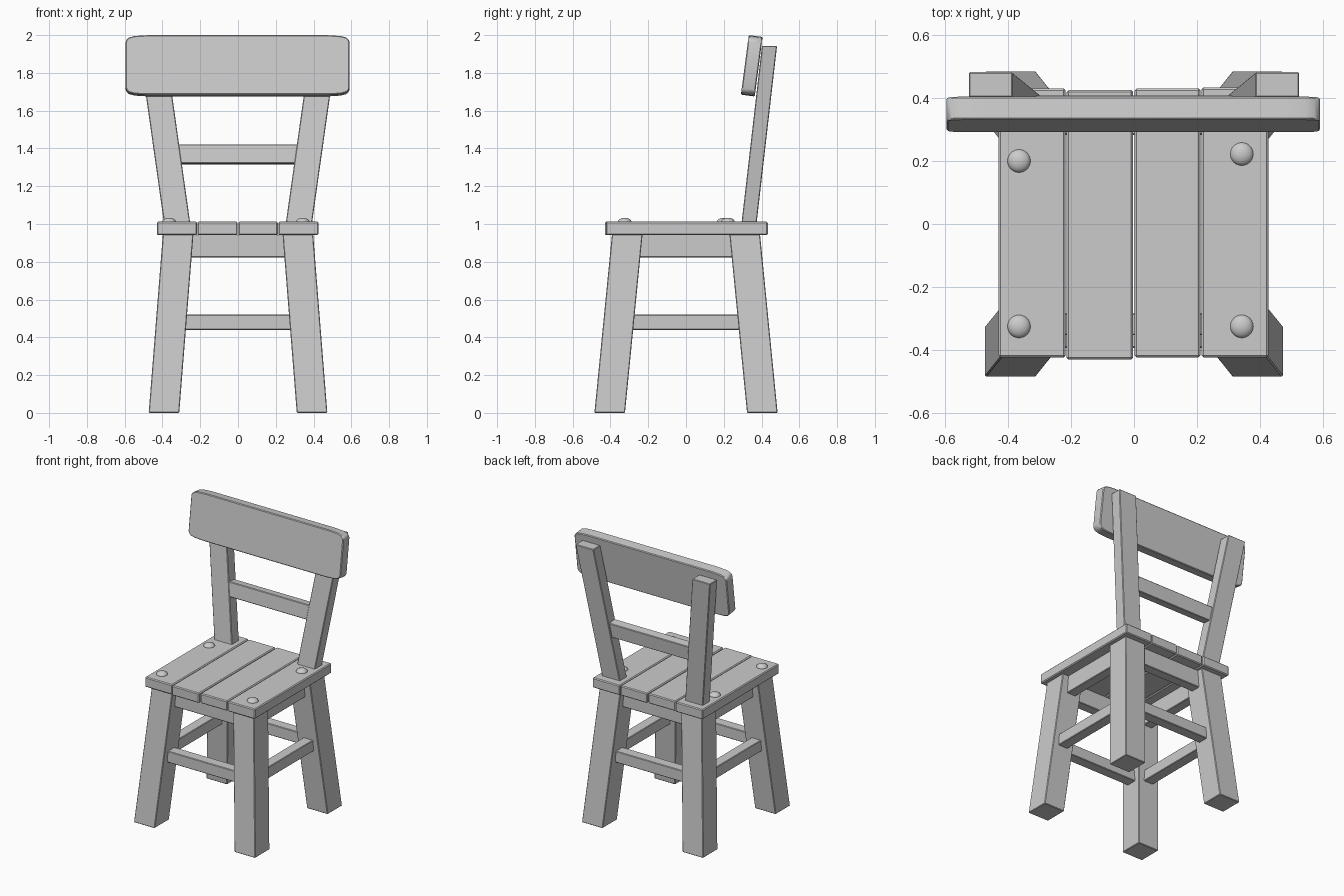
import bpy, bmesh
from math import radians
from mathutils import Vector, Matrix

if "Cube" in bpy.data.objects:
    bpy.data.objects.remove(bpy.data.objects["Cube"])


def finish(name, bm, bevel=0.004):
    bmesh.ops.recalc_face_normals(bm, faces=bm.faces)
    mesh = bpy.data.meshes.new(name)
    bm.to_mesh(mesh)
    bm.free()
    ob = bpy.data.objects.new(name, mesh)
    bpy.context.collection.objects.link(ob)
    if bevel:
        m = ob.modifiers.new("bevel", 'BEVEL')
        m.width = bevel
        m.segments = 1
        m.limit_method = 'ANGLE'
    return ob


def beam(name, low, high, sx, sy, bevel=0.004):
    """Straight or slanted beam with level ends, from low centre to high centre."""
    bm = bmesh.new()
    bmesh.ops.create_cube(bm, size=1)
    low, high = Vector(low), Vector(high)
    for v in bm.verts:
        c = high if v.co.z > 0 else low
        v.co = (c.x + v.co.x * sx, c.y + v.co.y * sy, c.z)
    return finish(name, bm, bevel)


def box(name, x, y, z, bevel=0.004):
    cx, cy = sum(x) / 2, sum(y) / 2
    return beam(name, (cx, cy, z[0]), (cx, cy, z[1]), x[1] - x[0], y[1] - y[0], bevel)


# Splayed legs
for sx, side in ((-1, "left"), (1, "right")):
    for sy, end in ((-1, "front"), (1, "rear")):
        beam(f"{end}_leg_{side}", (sx * 0.392, sy * 0.404, 0),
             (sx * 0.317, sy * 0.311, 0.945), 0.162, 0.162)

# Seat planks
planks = ((-0.43, -0.217, -0.423, 0.43), (-0.214, -0.003, -0.43, 0.425),
          (0.002, 0.211, -0.423, 0.43), (0.214, 0.427, -0.423, 0.433))
for i, (x0, x1, y0, y1) in enumerate(planks):
    box(f"seat_plank_{i + 1}", (x0, x1), (y0, y1), (0.942, 1.012), 0.006)

# Aprons under the seat and stretchers between the legs
for part, z, c, t in (("apron", (0.823, 0.945), 0.318, 0.07),
                      ("stretcher", (0.44, 0.52), 0.356, 0.075)):
    for s, fb, lr in ((-1, "front", "left"), (1, "rear", "right")):
        across = (s * c - t / 2, s * c + t / 2)
        box(f"{fb}_{part}", (-c, c), across, z)
        box(f"{lr}_{part}", across, (-c, c), z)

# Leaning back posts
for s, side in ((-1, "left"), (1, "right")):
    beam(f"back_post_{side}", (s * 0.319, 0.331, 0.98),
         (s * 0.455, 0.442, 1.943), 0.139, 0.08)

# Back rail, tilted with the posts
rail = box("back_rail", (-0.345, 0.345), (-0.032, 0.032), (-0.051, 0.051))
rail.location = (0, 0.371, 1.368)
rail.rotation_euler.x = radians(-6.5)

# Headrest board with rounded corners
corner = ((0.593, 0.122), (0.588, 0.136), (0.575, 0.147), (0.545, 0.155), (0.48, 0.159))
outline = []
for sx, sz in ((1, 1), (-1, 1), (-1, -1), (1, -1)):
    pts = corner if sx * sz > 0 else corner[::-1]
    outline += [(sx * x, sz * z) for x, z in pts]
bm = bmesh.new()
face = bm.faces.new([bm.verts.new((x, -0.037, z)) for x, z in outline])
ext = bmesh.ops.extrude_face_region(bm, geom=[face])
bmesh.ops.translate(bm, vec=(0, 0.074, 0),
                    verts=[g for g in ext["geom"] if isinstance(g, bmesh.types.BMVert)])
head = finish("headrest", bm, 0.005)
head.location = (-0.002, 0.348, 1.8375)
head.rotation_euler.x = radians(-7.5)
bpy.context.view_layer.objects.active = head
head.select_set(True)
bpy.ops.object.shade_smooth_by_angle(angle=radians(35))

# Domed pegs on the seat
for i, (x, y) in enumerate(((-0.365, 0.2), (-0.365, -0.325), (0.342, 0.222), (0.342, -0.325))):
    bm = bmesh.new()
    bmesh.ops.create_uvsphere(bm, u_segments=24, v_segments=12, radius=1)
    bmesh.ops.transform(bm, matrix=Matrix.Diagonal((0.037, 0.037, 0.023, 1)), verts=bm.verts)
    for f in bm.faces:
        f.smooth = True
    finish(f"seat_peg_{i + 1}", bm, 0).location = (x, y, 1.01)
